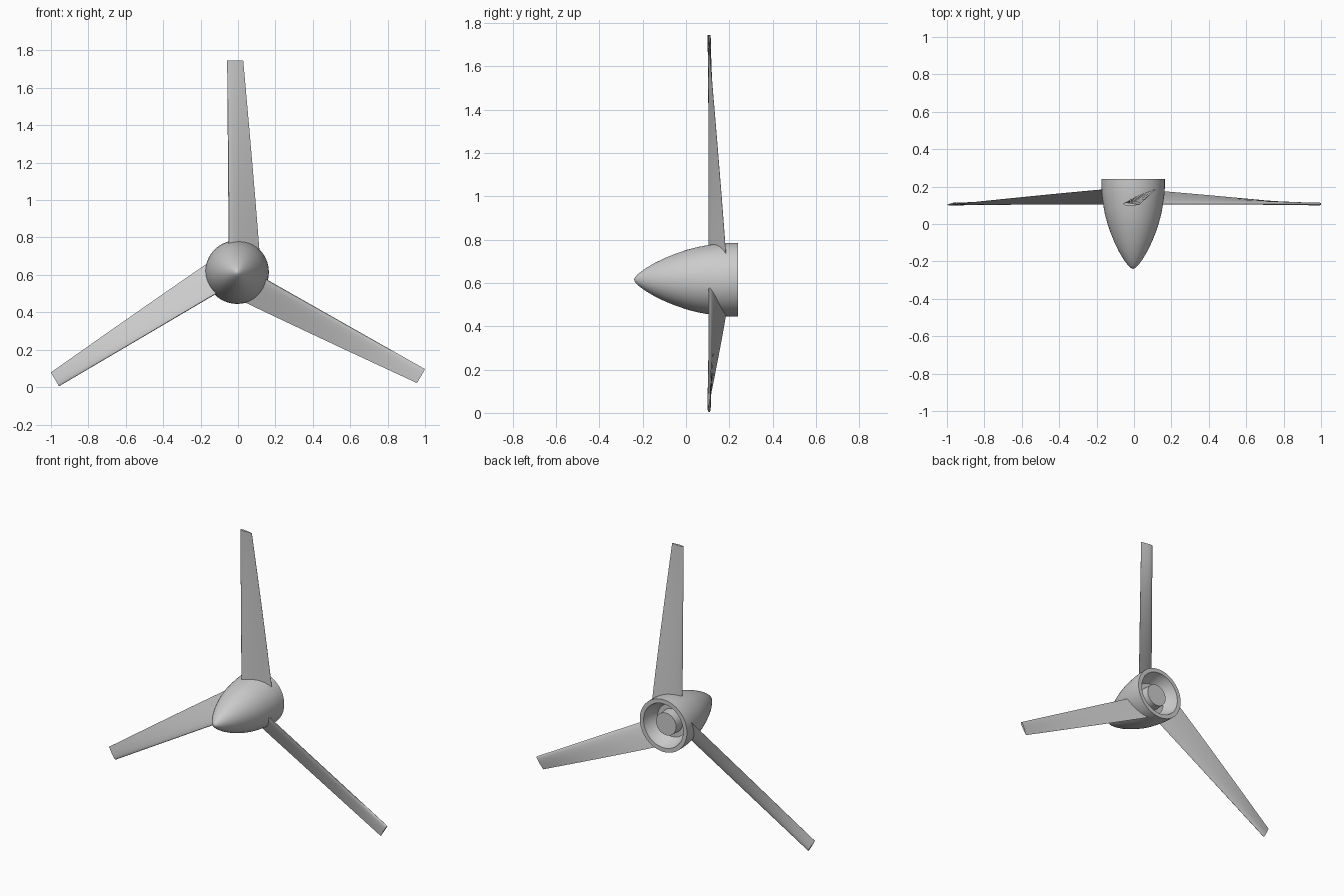
import bpy, bmesh, math
from mathutils import Matrix, Vector

if "Cube" in bpy.data.objects:
    bpy.data.objects.remove(bpy.data.objects["Cube"])

HUB = Vector((-0.005, 0, 0.615))   # rotation axis runs along y through here


def finish(bm, name, angle):
    bmesh.ops.remove_doubles(bm, verts=bm.verts, dist=1e-5)
    bmesh.ops.recalc_face_normals(bm, faces=bm.faces)
    mesh = bpy.data.meshes.new(name)
    bm.to_mesh(mesh)
    bm.free()
    obj = bpy.data.objects.new(name, mesh)
    bpy.context.collection.objects.link(obj)
    bpy.ops.object.select_all(action='DESELECT')
    obj.select_set(True)
    bpy.context.view_layer.objects.active = obj
    bpy.ops.object.shade_smooth_by_angle(angle=math.radians(angle))
    obj.location = HUB
    return obj


def lathe(name, profile, steps=64):
    # profile is (radius, y), spun around the y axis
    bm = bmesh.new()
    verts = [bm.verts.new((r, y, 0)) for r, y in profile]
    edges = [bm.edges.new(pair) for pair in zip(verts, verts[1:])]
    bmesh.ops.spin(bm, geom=verts + edges, cent=(0, 0, 0), axis=(0, 1, 0),
                   angle=2 * math.pi, steps=steps, use_merge=True)
    return finish(bm, name, 32)


def lerp(a, b, t):
    return a + (b - a) * t


def blade(name, turn):
    # thin aerofoil: (chord fraction, thickness offset)
    section = [(0, 0), (0.02, 0.45), (0.08, 0.8), (0.2, 1), (0.4, 0.95), (0.7, 0.55), (1, 0.06),
               (1, -0.06), (0.7, -0.5), (0.4, -0.8), (0.2, -0.85), (0.08, -0.7), (0.02, -0.4)]
    bm = bmesh.new()
    rings = []
    for i in range(9):
        t = i / 8
        ring = []
        for c, h in section:
            x = lerp(lerp(-0.045, -0.053, t), lerp(0.122, 0.033, t), c)
            y = lerp(0.107, lerp(0.187, 0.102, t), c) + h * lerp(0.010, 0.008, t)
            root = math.sqrt(0.148 ** 2 - min(abs(x), 0.125) ** 2)  # follows the hub wall
            ring.append(bm.verts.new((x, y, lerp(root, 1.13, t))))
        rings.append(ring)
    n = len(section)
    for a, b in zip(rings, rings[1:]):
        for j in range(n):
            k = (j + 1) % n
            bm.faces.new((a[j], a[k], b[k], b[j]))
    bm.faces.new(rings[0])
    bm.faces.new(rings[-1])
    bmesh.ops.rotate(bm, verts=bm.verts, cent=(0, 0, 0),
                     matrix=Matrix.Rotation(turn, 3, 'Y'))
    return finish(bm, name, 40)


# Spinner shell: pointed nose, open back with a recessed cup and central boss
lathe("spinner_hub", [
    (0, -0.24), (0.012, -0.235), (0.026, -0.222), (0.05, -0.19), (0.077, -0.145),
    (0.101, -0.095), (0.121, -0.045), (0.138, 0.005), (0.151, 0.055), (0.16, 0.105),
    (0.167, 0.155), (0.17, 0.195), (0.17, 0.24),
    (0.143, 0.24), (0.132, 0.195), (0.105, 0.15), (0.075, 0.15), (0.072, 0.212), (0, 0.212)])

# Three twisted, tapered blades
for i, name in enumerate(("blade_top", "blade_right", "blade_left")):
    blade(name, i * 2 * math.pi / 3)
